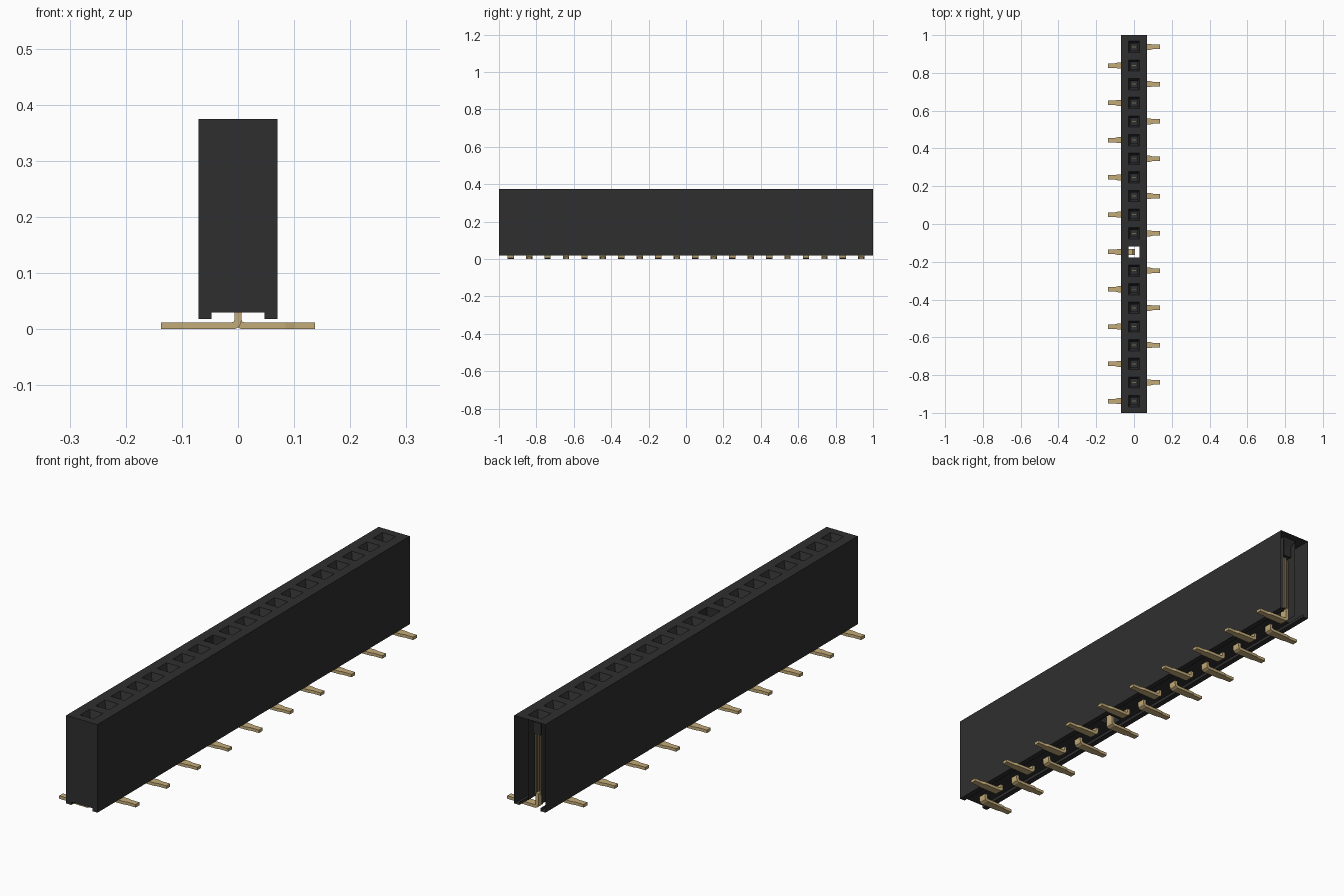
import bpy, bmesh

cube = bpy.data.objects.get("Cube")
if cube:
    bpy.data.objects.remove(cube)

COUNT = 20
PITCH = 0.0987
HALF_X = 0.07
TOP, FLOOR, FOOT = 0.375, 0.03, 0.018
RAIL_X = 0.047
HOLE = 0.03
OPEN_CELL = 11          # socket that runs right through the body


def material(name, rgb, rough):
    m = bpy.data.materials.new(name)
    m.use_nodes = True
    m.diffuse_color = (*rgb, 1)
    bsdf = m.node_tree.nodes["Principled BSDF"]
    bsdf.inputs["Base Color"].default_value = (*rgb, 1)
    bsdf.inputs["Roughness"].default_value = rough
    return m


black = material("black plastic", (0.028, 0.028, 0.028), 0.7)
gold = material("gold metal", (0.55, 0.41, 0.19), 0.5)


def finish(bm, name, mat, recalc=True):
    if recalc:
        bmesh.ops.remove_doubles(bm, verts=bm.verts, dist=0.0001)
        bmesh.ops.recalc_face_normals(bm, faces=bm.faces)
    mesh = bpy.data.meshes.new(name)
    bm.to_mesh(mesh)
    bm.free()
    mesh.materials.append(mat)
    ob = bpy.data.objects.new(name, mesh)
    bpy.context.collection.objects.link(ob)
    return ob


def face(bm, points):
    return bm.faces.new([bm.verts.new(p) for p in points])


def rect(x, y0, y1, z):
    return [(-x, y0, z), (x, y0, z), (x, y1, z), (-x, y1, z)]


def bridge(bm, a, b, skip=()):
    for i in range(4):
        if i not in skip:
            j = (i + 1) % 4
            face(bm, [a[i], a[j], b[j], b[i]])


def cell(i):
    """Centre and limits of one socket, counted from the back end."""
    y = (COUNT - 1) * PITCH / 2 - i * PITCH
    low = -1 if i == COUNT - 1 else y - PITCH / 2
    high = 1 if i == 0 else y + PITCH / 2
    return y, low, high


# Outer shell: side walls and foot rails, closed at the front, open at the back
side = [(HALF_X, TOP), (HALF_X, FOOT), (RAIL_X, FOOT), (RAIL_X, FLOOR)]
bm = bmesh.new()
for s in (-1, 1):
    for (xa, za), (xb, zb) in zip(side, side[1:]):
        face(bm, [(s * xa, -1, za), (s * xb, -1, zb), (s * xb, 1, zb), (s * xa, 1, za)])
outline = side + [(-x, z) for x, z in reversed(side)]
face(bm, [(x, -1, z) for x, z in outline])
finish(bm, "housing_walls", black)

# Top plate with tapered socket mouths
bm = bmesh.new()
for i in range(COUNT):
    y, low, high = cell(i)
    mouth = rect(HOLE, y - HOLE, y + HOLE, TOP)
    bridge(bm, rect(HALF_X, low, high, TOP), mouth)
    if i != OPEN_CELL:
        n = 0.018
        neck = rect(n, y - n, y + n, TOP - 0.03)
        pit = rect(n, y - n, y + n, 0.30)
        bridge(bm, mouth, neck)
        bridge(bm, neck, pit)
        face(bm, pit)
finish(bm, "socket_top", black)

# Socket tubes; the rearmost one is open towards the back
bm = bmesh.new()
for i in range(COUNT):
    y = cell(i)[0]
    bridge(bm, rect(HOLE, y - HOLE, y + HOLE, TOP), rect(HOLE, y - HOLE, y + HOLE, FLOOR),
           skip=(2,) if i == 0 else ())
finish(bm, "socket_tubes", black)

# Floor between the rails
bm = bmesh.new()
for i in range(COUNT):
    y, low, high = cell(i)
    outer = rect(RAIL_X, low, 0.91 if i == 0 else high, FLOOR)
    if i == OPEN_CELL:
        bridge(bm, outer, rect(HOLE, y - HOLE, y + HOLE, FLOOR))
    else:
        face(bm, outer)
finish(bm, "housing_floor", black)


def ribbon(bm, path, y, sign):
    """Bent strip: each path entry is upper point, lower point and half width."""
    rings = []
    for (xa, za), (xb, zb), w in path:
        rings.append([bm.verts.new((sign * x, y + d, z)) for x, z, d in
                      ((xa, za, -w), (xa, za, w), (xb, zb, w), (xb, zb, -w))])
    for a, b in zip(rings, rings[1:]):
        for k in range(4):
            m = (k + 1) % 4
            bm.faces.new([a[k], a[m], b[m], b[k]])
    bm.faces.new(rings[0])
    bm.faces.new(rings[-1])


# Solder leads, bent outwards to alternate sides
lead = [((0.006, 0.06), (-0.006, 0.06), 0.017),
        ((0.006, 0.017), (-0.006, 0.014), 0.017),
        ((0.008, 0.013), (-0.003, 0.005), 0.017),
        ((0.012, 0.012), (0.006, 0.0), 0.017),
        ((0.085, 0.012), (0.085, 0.0), 0.016),
        ((0.10, 0.012), (0.10, 0.0), 0.012),
        ((0.137, 0.012), (0.137, 0.0), 0.012)]
bm = bmesh.new()
for i in range(COUNT):
    ribbon(bm, lead, cell(i)[0], 1 if i % 2 == 0 else -1)
finish(bm, "solder_leads", gold)

# Contact springs inside the sockets
bm = bmesh.new()
for i in range(COUNT):
    if i == OPEN_CELL:
        continue
    y = cell(i)[0]
    for k in range(4):
        x = (k - 1.5) * 0.011
        top = 0.302 if k in (1, 2) else 0.29
        made = bmesh.ops.create_cube(bm, size=1)["verts"]
        bmesh.ops.scale(bm, vec=(0.005, 0.005, top - 0.05), verts=made)
        bmesh.ops.translate(bm, vec=(x, y, (top + 0.05) / 2), verts=made)
finish(bm, "contact_springs", gold)
